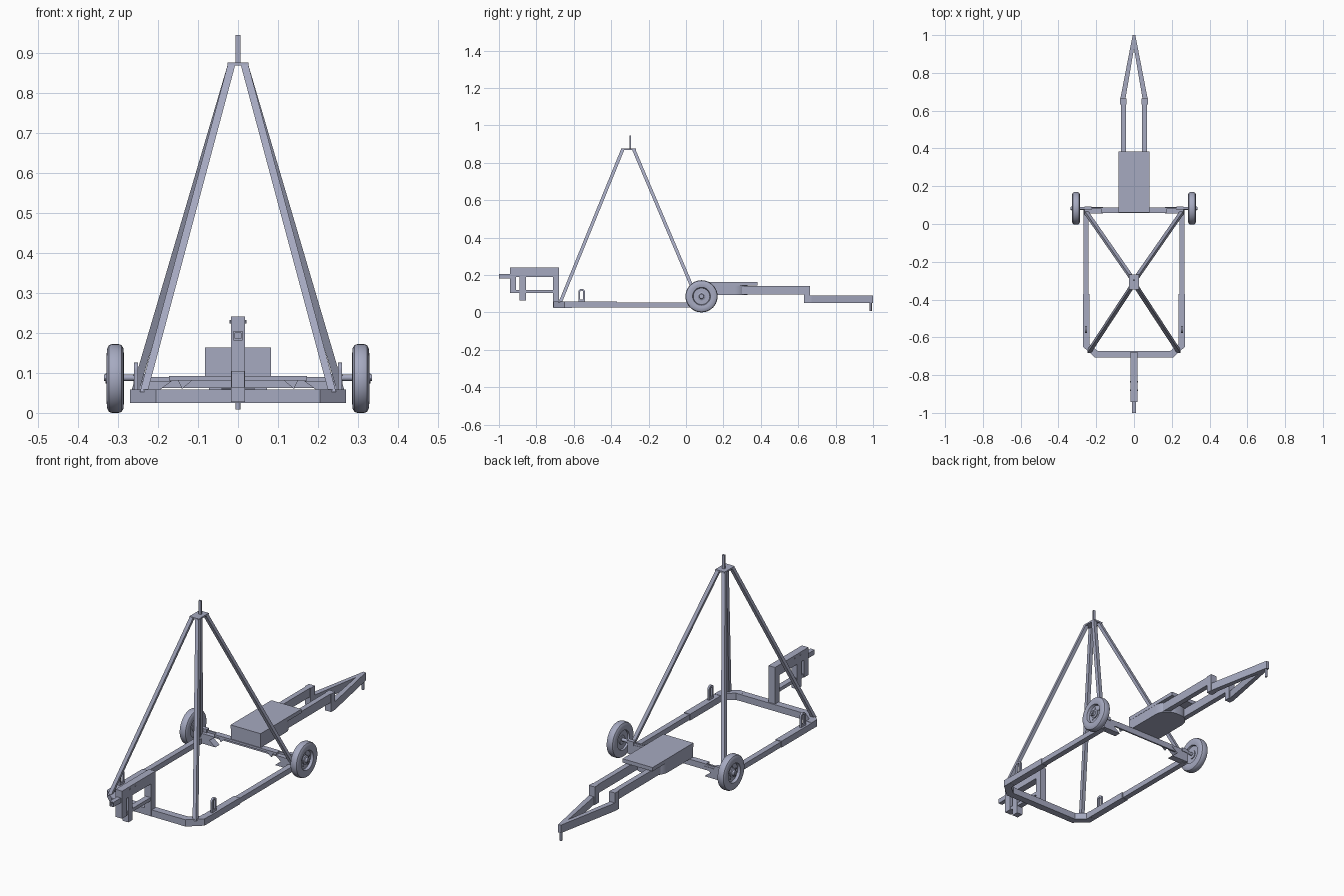
import bpy, bmesh, math
from mathutils import Vector

if "Cube" in bpy.data.objects:
    bpy.data.objects.remove(bpy.data.objects["Cube"])

paint = bpy.data.materials.new("blue_grey_steel")
paint.use_nodes = True
COL = (0.38, 0.40, 0.53, 1)
paint.diffuse_color = COL
paint.node_tree.nodes["Principled BSDF"].inputs["Base Color"].default_value = COL


def finish(name, bm, smooth=False):
    bmesh.ops.recalc_face_normals(bm, faces=bm.faces)
    me = bpy.data.meshes.new(name)
    bm.to_mesh(me)
    bm.free()
    me.materials.append(paint)
    ob = bpy.data.objects.new(name, me)
    bpy.context.collection.objects.link(ob)
    if smooth:
        bpy.ops.object.select_all(action='DESELECT')
        ob.select_set(True)
        bpy.context.view_layer.objects.active = ob
        bpy.ops.object.shade_smooth_by_angle(angle=math.radians(35))
    return ob


def prism(name, pts, axis, a, b, smooth=False):
    """Extrude a 2D outline along an axis from a to b."""
    put = {'x': lambda u, v, w: (w, u, v),
           'y': lambda u, v, w: (u, w, v),
           'z': lambda u, v, w: (u, v, w)}[axis]
    bm = bmesh.new()
    lo = [bm.verts.new(put(u, v, a)) for u, v in pts]
    hi = [bm.verts.new(put(u, v, b)) for u, v in pts]
    bm.faces.new(lo)
    bm.faces.new(hi)
    for i in range(len(pts)):
        j = (i + 1) % len(pts)
        bm.faces.new((lo[i], lo[j], hi[j], hi[i]))
    return finish(name, bm, smooth)


def box(name, x0, x1, y0, y1, z0, z1):
    return prism(name, [(x0, y0), (x1, y0), (x1, y1), (x0, y1)], 'z', z0, z1)


def bar(name, p, q, w):
    """Square bar between two points, ends cut level."""
    bm = bmesh.new()
    h = w / 2
    ends = [[bm.verts.new(Vector(c) + Vector((dx * h, dy * h, 0)))
             for dx, dy in ((-1, -1), (1, -1), (1, 1), (-1, 1))] for c in (p, q)]
    for e in ends:
        bm.faces.new(e)
    for i in range(4):
        j = (i + 1) % 4
        bm.faces.new((ends[0][i], ends[0][j], ends[1][j], ends[1][i]))
    return finish(name, bm)


def lathe(name, prof, centre, n=32):
    """Spin (radius, x) points round an axis parallel to x."""
    bm = bmesh.new()
    cx, cy, cz = centre
    rings = []
    for r, x in prof:
        rings.append([bm.verts.new((cx + x, cy + r * math.cos(t * math.tau / n),
                                    cz + r * math.sin(t * math.tau / n))) for t in range(n)])
    for A, B in zip(rings, rings[1:]):
        for i in range(n):
            j = (i + 1) % n
            bm.faces.new((A[i], A[j], B[j], B[i]))
    bm.faces.new(rings[0])
    bm.faces.new(rings[-1])
    return finish(name, bm, True)


def arc(cx, cy, r, a0, a1, n):
    return [(cx + r * math.cos(math.radians(a0 + (a1 - a0) * i / n)),
             cy + r * math.sin(math.radians(a0 + (a1 - a0) * i / n))) for i in range(n + 1)]


# Base frame: U shape with chamfered front corners
outer = [(0.268, 0.075), (0.268, -0.65), (0.205, -0.707)]
inner = [(0.24, 0.075), (0.24, -0.638), (0.194, -0.674)]
outline = (outer + [(-x, y) for x, y in reversed(outer)]
           + [(-x, y) for x, y in inner] + list(reversed(inner)))
prism("base_frame", outline, 'z', 0.027, 0.054)
box("front_rail_sleeve", -0.203, 0.203, -0.708, -0.672, 0.025, 0.058)

AX_Y, AX_Z = 0.083, 0.086
for side, s in (("left", 1), ("right", -1)):
    def mbox(name, x0, x1, *rest):
        return box(f"{side}_{name}", *sorted((s * x0, s * x1)), *rest)

    def mpts(pts):
        return [(s * u, v) for u, v in pts]

    mbox("rail_sleeve", 0.236, 0.27, -0.65, -0.37, 0.025, 0.057)
    prism(side + "_corner_sleeve",
          mpts([(0.27, -0.65), (0.27, -0.61), (0.236, -0.61), (0.236, -0.637),
                (0.193, -0.672), (0.17, -0.672), (0.17, -0.708), (0.205, -0.708)]),
          'z', 0.0245, 0.0585)

    # Slotted lifting tab on the side rail
    tab = ([(-0.576, 0.068)] + arc(-0.558, 0.108, 0.018, 180, 0, 10) + [(-0.54, 0.068)]
           + [(-0.55, 0.068)] + arc(-0.558, 0.108, 0.008, 0, 180, 8) + [(-0.566, 0.068)])
    prism(side + "_tab", tab, 'x', s * 0.25, s * 0.26)
    mbox("tab_foot", 0.25, 0.26, -0.576, -0.54, 0.05, 0.068)

    # Tower legs
    bar(side + "_front_leg", (s * 0.236, -0.673, 0.052), (s * 0.016, -0.338, 0.872), 0.019)
    bar(side + "_rear_leg", (s * 0.258, 0.068, 0.052), (s * 0.016, -0.28, 0.872), 0.019)

    # Notched axle bracket, gusset and spindle
    prism(side + "_axle_bracket",
          mpts([(0.262, 0.03), (0.262, 0.08), (0.165, 0.08), (0.198, 0.056), (0.165, 0.03)]),
          'y', 0.056, 0.09)
    prism(side + "_gusset", mpts([(0.15, 0.081), (0.115, 0.081), (0.14, 0.06)]), 'y', 0.062, 0.07)
    lathe(side + "_spindle", [(0.008, 0.232), (0.008, 0.335)] if s > 0 else
          [(0.008, -0.335), (0.008, -0.232)], (0, AX_Y, AX_Z + 0.002), 16)
    mbox("spindle_mount", 0.225, 0.262, 0.073, 0.093, 0.078, 0.097)

    # Wheel: tyre with recessed rim, hub and bolts
    tyre = [(0.046, -0.010), (0.048, -0.019), (0.062, -0.0215), (0.076, -0.020),
            (0.083, -0.016), (0.086, -0.009), (0.086, 0.009), (0.083, 0.016),
            (0.076, 0.020), (0.062, 0.0215), (0.048, 0.019), (0.044, 0.006)]
    lathe(side + "_tyre", [(r, s * x) for r, x in tyre], (s * 0.307, AX_Y, AX_Z), 40)
    lathe(side + "_hub", [(0.022, -0.014 * s), (0.022, 0.012 * s), (0.014, 0.015 * s),
                          (0.012, 0.024 * s)], (s * 0.307, AX_Y, AX_Z), 20)
    for k in range(5):
        a = k * math.tau / 5 + math.pi / 2
        lathe(f"{side}_wheel_bolt_{k + 1}", [(0.004, 0), (0.004, 0.010 * s)],
              (s * 0.307, AX_Y + 0.031 * math.cos(a), AX_Z + 0.031 * math.sin(a)), 6)

    # Tongue: upper rail, step plate, converging lower rail
    mbox("tongue_rail", 0.043, 0.069, 0.28, 0.655, 0.096, 0.14)
    mbox("tongue_step", 0.04, 0.073, 0.632, 0.664, 0.05, 0.14)
    prism(side + "_tongue_arm",
          mpts([(0.071, 0.64), (0.071, 0.67), (0.007, 1.0), (0, 1.0), (0, 0.93),
                (0.044, 0.67), (0.044, 0.64)]), 'z', 0.05, 0.09)

# Axle crossbeam: light angle bar
box("crossbeam_top", -0.172, 0.172, 0.058, 0.088, 0.081, 0.092)
box("crossbeam_web", -0.262, 0.262, 0.08, 0.088, 0.062, 0.09)

# Deck box with rounded rear and overhanging lid
deck = ([(-0.082, 0.062), (0.082, 0.062)] + arc(0.012, 0.26, 0.07, 0, 90, 8)
        + arc(-0.012, 0.26, 0.07, 90, 180, 8))
prism("deck_box", deck, 'z', 0.092, 0.146, True)
box("deck_lid", -0.083, 0.083, 0.06, 0.383, 0.144, 0.163)

# Tongue pin
pin = bmesh.new()
bmesh.ops.create_cone(pin, cap_ends=True, segments=16, radius1=0.006, radius2=0.006, depth=0.05)
bmesh.ops.translate(pin, verts=pin.verts, vec=(0, 0.988, 0.033))
finish("tongue_pin", pin, True)

# Tower head plate and finial
box("tower_plate", -0.026, 0.026, -0.347, -0.268, 0.869, 0.877)
box("tower_finial", -0.006, 0.006, -0.303, -0.294, 0.875, 0.945)

# Front hitch frame
box("hitch_post", -0.018, 0.018, -0.712, -0.678, 0.027, 0.2)
box("hitch_top_beam", -0.018, 0.018, -0.942, -0.678, 0.19, 0.241)
box("hitch_mid_rail", -0.014, 0.014, -0.942, -0.69, 0.103, 0.12)
box("hitch_front_upright", -0.018, 0.018, -0.942, -0.908, 0.103, 0.2)
box("hitch_jack_tube", -0.016, 0.016, -0.889, -0.855, 0.064, 0.2)

# Square stub socket at the hitch nose
for i, (x0, x1, z0, z1) in enumerate(((-0.011, 0.011, 0.181, 0.186), (-0.011, 0.011, 0.2, 0.205),
                                      (-0.011, -0.007, 0.186, 0.2), (0.007, 0.011, 0.186, 0.2))):
    box(f"hitch_stub_wall_{i + 1}", x0, x1, -1.0, -0.935, z0, z1)

# Beam bolts
for i, y in enumerate((-0.88, -0.835)):
    lathe(f"hitch_bolt_{i + 1}", [(0.004, -0.021), (0.004, 0.021)], (0, y, 0.228), 8)
